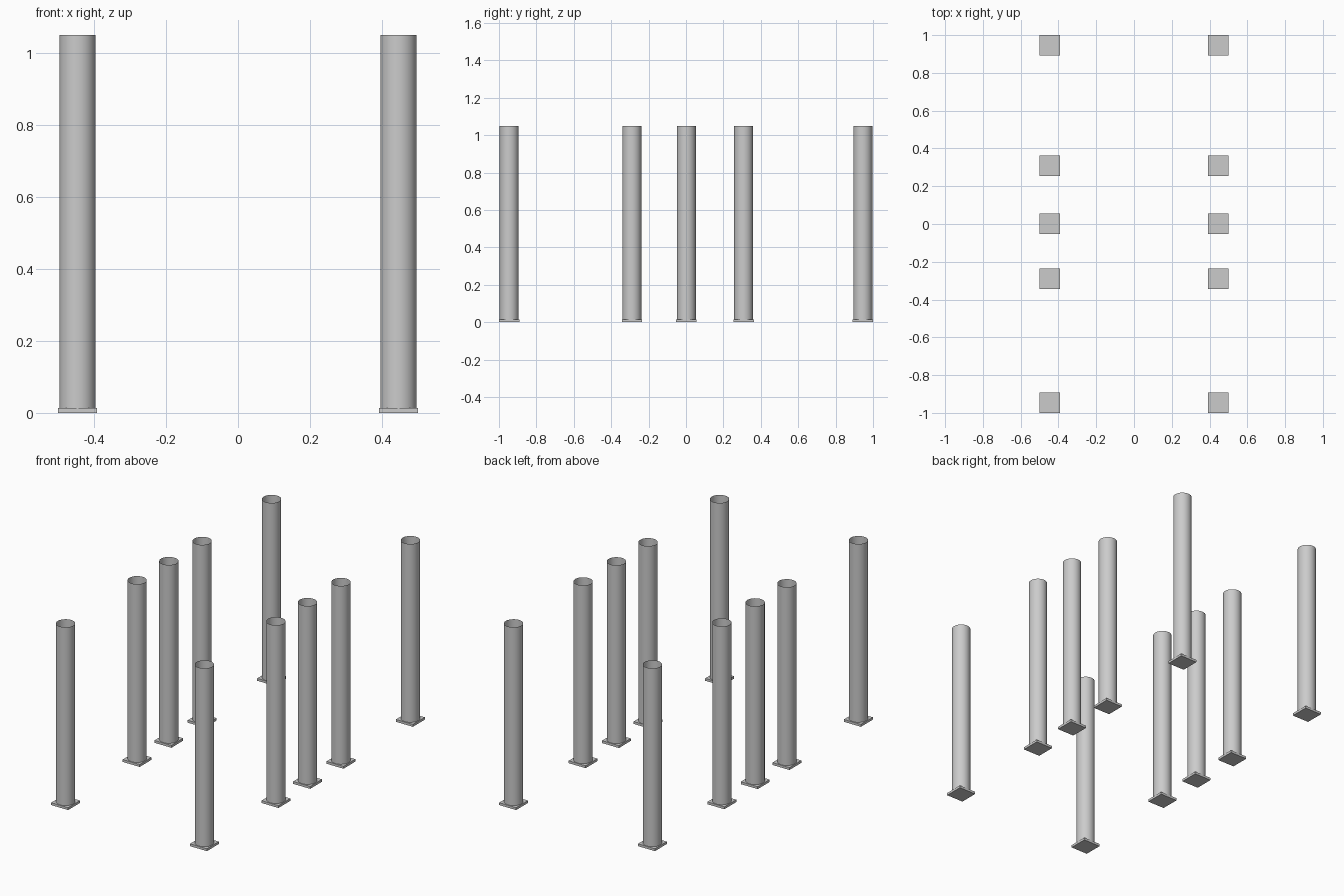
import bpy

if "Cube" in bpy.data.objects:
    bpy.data.objects.remove(bpy.data.objects["Cube"])

POST_X = 0.446                                   # distance of each row from the centre
POST_Y = [-0.9455, -0.289, 0.002, 0.308, 0.9455]  # spacing along a row
RADIUS, TOP = 0.0505, 1.05
PLATE, PLATE_H = 0.109, 0.014


def base_plate(x, y, name):
    bpy.ops.mesh.primitive_cube_add(size=1, location=(x, y, PLATE_H / 2))
    ob = bpy.context.object
    ob.name = name
    ob.scale = (PLATE, PLATE, PLATE_H)
    bpy.ops.object.transform_apply(location=False, rotation=False, scale=True)


def tube(x, y, name):
    # open, thin-walled pipe standing on the plate
    bpy.ops.mesh.primitive_cylinder_add(
        vertices=48, radius=RADIUS, depth=TOP - PLATE_H, end_fill_type='NOTHING',
        location=(x, y, (TOP + PLATE_H) / 2))
    bpy.context.object.name = name
    bpy.ops.object.shade_smooth_by_angle()


# two rows of five posts
for side, x in (("left", -POST_X), ("right", POST_X)):
    for i, y in enumerate(POST_Y, 1):
        base_plate(x, y, f"base_plate_{side}_{i}")
        tube(x, y, f"post_tube_{side}_{i}")
